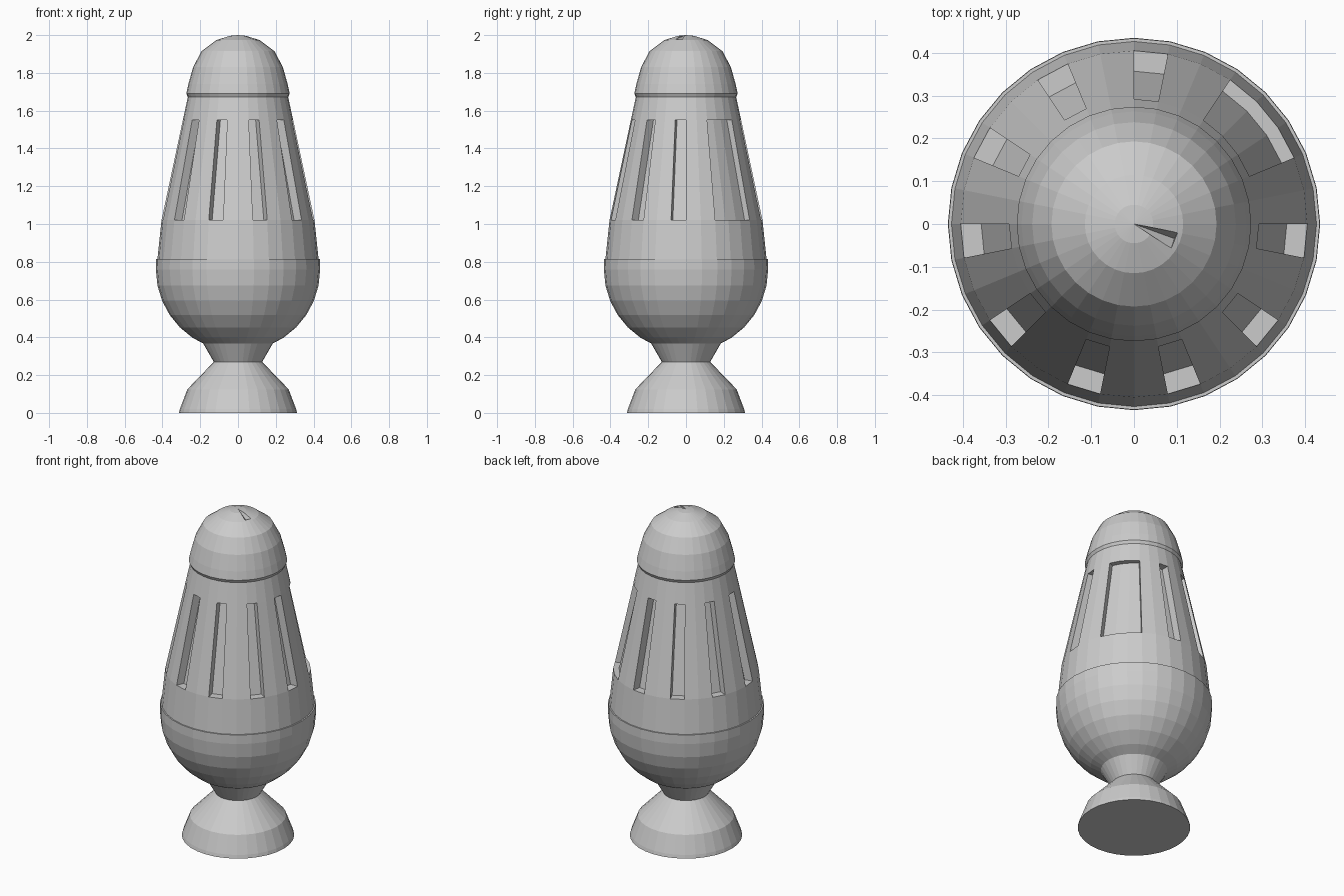
import bpy, bmesh, math
from mathutils import Vector

if "Cube" in bpy.data.objects:
    bpy.data.objects.remove(bpy.data.objects["Cube"])

SEG = 32
STEP = 2 * math.pi / SEG

grey = bpy.data.materials.new("plain grey")
grey.diffuse_color = (0.6, 0.6, 0.6, 1)
grey.use_nodes = True
grey.node_tree.nodes["Principled BSDF"].inputs["Base Color"].default_value = grey.diffuse_color


def finish(bm, name):
    bmesh.ops.recalc_face_normals(bm, faces=bm.faces[:])
    mesh = bpy.data.meshes.new(name)
    bm.to_mesh(mesh)
    bm.free()
    mesh.materials.append(grey)
    obj = bpy.data.objects.new(name, mesh)
    bpy.context.collection.objects.link(obj)
    return obj


def polar(r, k, z):
    return Vector((r * math.cos(k * STEP), r * math.sin(k * STEP), z))


def lathe(name, profile, slots=(), slot_row=None):
    """Spin (radius, z) points into a closed solid; slots = (first face, count, depth)."""
    bm = bmesh.new()
    rings = [[bm.verts.new(polar(r, k, z)) for k in range(SEG)] for r, z in profile]
    cut = {(slot_row, (s + i) % SEG) for s, n, d in slots for i in range(n)}
    for j in range(len(rings) - 1):
        a, b = rings[j], rings[j + 1]
        for k in range(SEG):
            if (j, k) not in cut:
                m = (k + 1) % SEG
                bm.faces.new((a[k], a[m], b[m], b[k]))
    bm.faces.new(rings[0])
    bm.faces.new(rings[-1])
    # recessed slots: back wall, sill, head and two sides
    for s, n, d in slots:
        (r0, z0), (r1, z1) = profile[slot_row], profile[slot_row + 1]
        lo = [rings[slot_row][(s + i) % SEG] for i in range(n + 1)]
        hi = [rings[slot_row + 1][(s + i) % SEG] for i in range(n + 1)]
        ilo = [bm.verts.new(polar(r0 - d, s + i, z0)) for i in range(n + 1)]
        ihi = [bm.verts.new(polar(r1 - d, s + i, z1)) for i in range(n + 1)]
        for i in range(n):
            bm.faces.new((ilo[i], ilo[i + 1], ihi[i + 1], ihi[i]))
            bm.faces.new((lo[i], lo[i + 1], ilo[i + 1], ilo[i]))
            bm.faces.new((hi[i], hi[i + 1], ihi[i + 1], ihi[i]))
        for i in (0, n):
            bm.faces.new((lo[i], hi[i], ihi[i], ilo[i]))
    return finish(bm, name)


# flared foot and neck
lathe("foot", [(0.313, 0), (0.308, 0.02), (0.268, 0.125), (0.128, 0.27), (0.186, 0.37)])

# round bowl, lower part of a sphere
R, C = 0.435, 0.76
bowl = [(R * math.cos(math.radians(a)), C + R * math.sin(math.radians(a)))
        for a in (-67.5, -56.25, -45, -33.75, -22.5, -11.25, 0)]
lathe("bowl", bowl + [(0.434, 0.815)])

# tapered body: nine narrow slots and one wide window
narrow = [(k, 1, 0.048) for k in range(7, SEG, 3)]
lathe("body", [(0.427, 0.81), (0.405, 1.02), (0.292, 1.55), (0.265, 1.675)],
      narrow + [(2, 3, 0.032)], 1)

# domed cap
cap = lathe("cap", [(0.262, 1.665), (0.274, 1.69), (0.263, 1.74), (0.238, 1.83),
                    (0.193, 1.915), (0.115, 1.973), (0.045, 1.996), (0.001, 2.0)])

# small wedge notch near the top of the cap
bm = bmesh.new()
tri = [(0, 0, 2.0), (0.102, -0.02, 1.978), (0.087, -0.057, 1.978)]
low = bm.verts.new((0.094, -0.034, 1.95))
base = [bm.verts.new(p) for p in tri]
top = [bm.verts.new((x, y, 2.06)) for x, y, z in tri]
bm.faces.new(top)
for i in range(3):
    m = (i + 1) % 3
    bm.faces.new((base[i], base[m], top[m], top[i]))
    bm.faces.new((base[i], base[m], low))
cutter = finish(bm, "notch_cutter")
cutter.hide_render = True
cutter.hide_viewport = True
mod = cap.modifiers.new("notch", 'BOOLEAN')
mod.operation = 'DIFFERENCE'
mod.solver = 'EXACT'
mod.object = cutter
